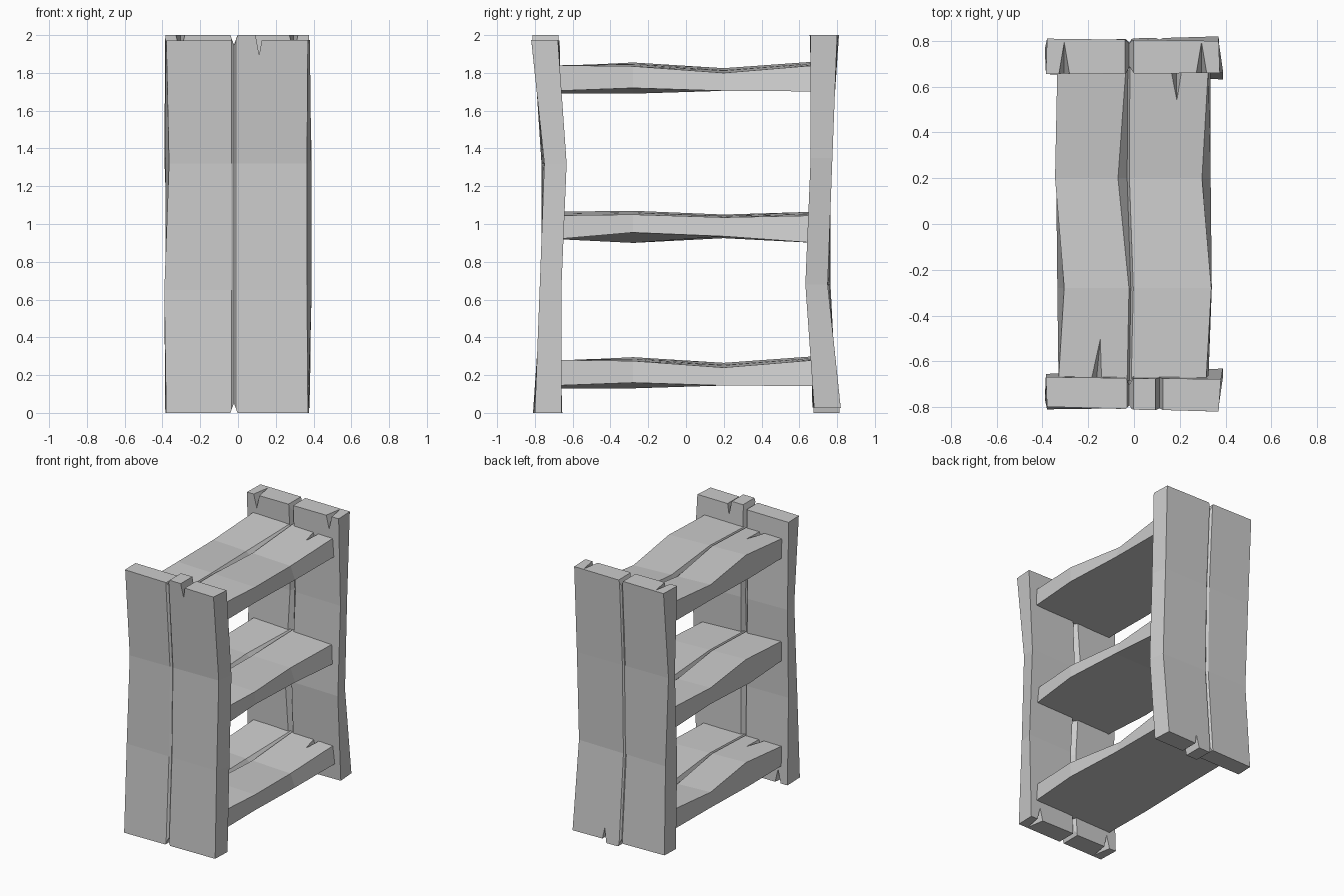
import bpy, bmesh
from math import pi
from mathutils import Matrix, Vector

if "Cube" in bpy.data.objects:
    bpy.data.objects.remove(bpy.data.objects["Cube"])


def mesh_object(name, bm):
    bmesh.ops.recalc_face_normals(bm, faces=bm.faces)
    if bm.calc_volume(signed=True) < 0:
        bmesh.ops.reverse_faces(bm, faces=bm.faces)
    me = bpy.data.meshes.new(name)
    bm.to_mesh(me)
    bm.free()
    ob = bpy.data.objects.new(name, me)
    bpy.context.collection.objects.link(ob)
    return ob


def volume(mesh):
    bm = bmesh.new()
    bm.from_mesh(mesh)
    v = bm.calc_volume(signed=True)
    bm.free()
    return v


def face_line(xl, xr, tl, tr, groove, sign):
    """One face of a plank section, left to right, with an optional V groove."""
    pts = [(xl, tl)]
    if groove:
        ga, gm, gb, depth = groove
        for x, d in ((ga, 0), (gm, depth), (gb, 0)):
            f = (x - xl) / (xr - xl)
            pts.append((x, tl + (tr - tl) * f + sign * d))
    return pts + [(xr, tr)]


def board(name, rows, place):
    """Loft sections (s, low face, high face) into a warped plank."""
    bm = bmesh.new()
    loops = []
    for s, low, high in rows:
        sec = face_line(*low, 1) + face_line(*high, -1)[::-1]
        loops.append([bm.verts.new(place(x, s, t)) for x, t in sec])
    n = len(loops[0])
    for a, b in zip(loops, loops[1:]):
        for i in range(n):
            j = (i + 1) % n
            bm.faces.new((a[i], a[j], b[j], b[i]))
    bm.faces.new(loops[0])
    bm.faces.new(loops[-1])
    return mesh_object(name, bm)


def carve(ob, points):
    """Subtract the convex hull of some points, keeping only a sound result."""
    bm = bmesh.new()
    bmesh.ops.convex_hull(bm, input=[bm.verts.new(p) for p in points])
    cutter = mesh_object("cutter", bm)
    cutter.hide_render = True
    before = volume(ob.data)
    for solver in ('EXACT', 'MANIFOLD', 'FLOAT'):
        mod = ob.modifiers.new("carve", 'BOOLEAN')
        mod.operation, mod.solver, mod.object = 'DIFFERENCE', solver, cutter
        dg = bpy.context.evaluated_depsgraph_get()
        dg.update()
        result = bpy.data.meshes.new_from_object(ob.evaluated_get(dg))
        ob.modifiers.remove(mod)
        if .9 * before < volume(result) < before:
            ob.data = result
            break
    bpy.data.objects.remove(cutter)


def notch(ob, x, half, z0, z1):
    """V notch through the panel thickness, mouth at z0 and tip at z1."""
    carve(ob, [(x + dx, y, z) for y in (-1, -.5)
               for dx, z in ((-half, z0), (half, z0), (0, z1))])


def split(ob, mouth, tip, drop, half):
    """Tapered crack: triangular mouth, narrowing to a tip."""
    m = Vector(mouth)
    carve(ob, [m + Vector((-half, 0, 0)), m + Vector((half, 0, 0)), tip, drop])


def slab(ob, x0, x1, z0, z1):
    carve(ob, [(x, y, z) for x in (x0, x1) for y in (-1, -.5) for z in (z0, z1)])


# Front side panel
rows = [
    (0.0, (-.38, .37, -.81, -.80, (-.035, -.02, -.01, .015)),
          (-.385, .375, -.655, -.66, (-.035, -.02, 0, .03))),
    (0.65, (-.39, .365, -.765, -.775, (-.035, -.02, -.01, .01)),
           (-.38, .39, -.675, -.66, (-.035, -.02, .01, .035))),
    (1.32, (-.365, .365, -.765, -.75, (-.035, -.02, -.01, .01)),
           (-.385, .388, -.655, -.632, (-.06, -.02, -.005, .035))),
    (2.0, (-.38, .37, -.80, -.822, (-.035, -.02, -.01, .015)),
          (-.385, .38, -.67, -.68, (-.035, -.02, -.005, .03))),
]
panel = board("front_side_panel", rows, lambda x, s, t: (x, t, s))

# Uneven top, end notches and cracks
slab(panel, -.5, -.031, 1.972, 2.1)
slab(panel, .115, .5, 1.975, 2.1)
notch(panel, -.0215, .022, 2.006, 1.945)
notch(panel, .112, .02, 2.006, 1.895)
notch(panel, -.0215, .02, -.003, .052)
split(panel, (-.12, -.655, 1.98), (-.12, -.765, 1.98), (-.12, -.655, 1.86), .022)
split(panel, (.36, -.66, 1.98), (.35, -.77, 1.98), (.36, -.66, 1.87), .022)
for x in (-.305, .295):
    split(panel, (x, -.645, -.004), (x, -.80, -.004), (x, -.645, .11), .026)

# Back side panel: the same plank turned end over end
back = bpy.data.objects.new("back_side_panel", panel.data.copy())
back.data.transform(Matrix.Translation((0, 0, 2)) @ Matrix.Rotation(pi, 4, 'X'))
bpy.context.collection.objects.link(back)

# Shelves: per row, bottom (l, r) and top (l, r) heights
ys = (-.685, -.28, .2, .685)
bottom_x = ((-.33, .325), (-.335, .34), (-.34, .335), (-.335, .335))
top_x = ((-.33, .315), (-.305, .338), (-.345, .297), (-.335, .325))
grooves = ((-.03, -.02, -.012, .02), (-.022, -.014, -.003, .025),
           (-.07, -.03, -.02, .035), (-.035, -.027, -.018, .025))
outer_h = ((.13, .145, .275, .28), (.13, .16, .295, .275),
           (.145, .145, .265, .24), (.145, .142, .30, .28))
middle_h = ((.92, .92, 1.065, 1.045), (.90, .955, 1.07, 1.05),
            (.925, .935, 1.05, 1.035), (.90, .90, 1.065, 1.045))

for name, heights, dz in (("bottom_shelf", outer_h, 0),
                          ("middle_shelf", middle_h, 0),
                          ("top_shelf", outer_h, 1.56)):
    rows = []
    for y, bx, tx, g, h in zip(ys, bottom_x, top_x, grooves, heights):
        rows.append((y, (*bx, h[0] + dz, h[1] + dz, None),
                        (*tx, h[2] + dz, h[3] + dz, g)))
    shelf = board(name, rows, lambda x, s, t: (x, s, t))
    top = heights[0][2] + dz + .02
    if name != "middle_shelf":
        split(shelf, (.185, .69, top), (.188, .50, top - .005), (.185, .69, top - .09), .03)
        split(shelf, (-.165, -.69, top), (-.145, -.48, top), (-.165, -.69, top - .09), .03)
